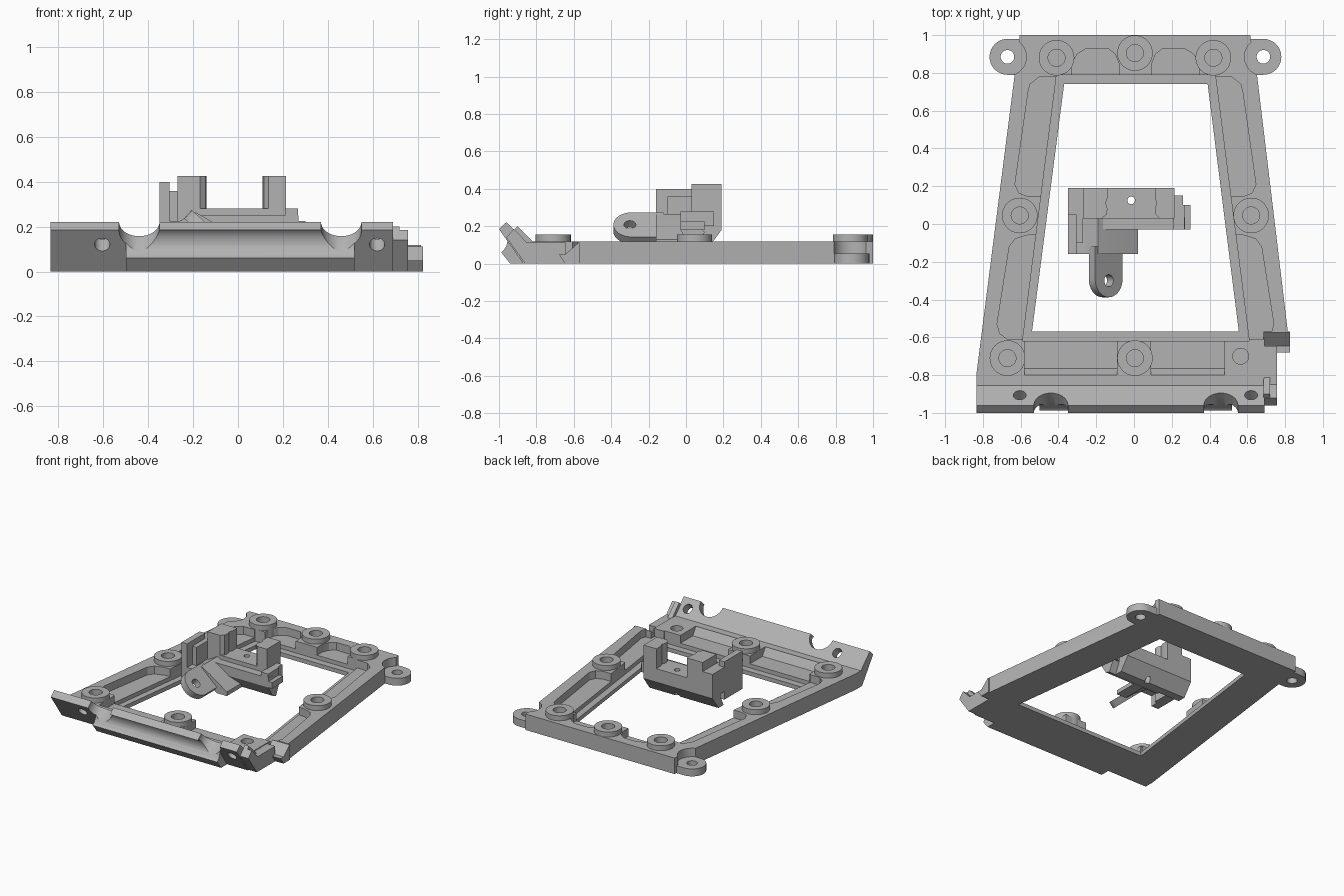
import bpy, bmesh, math
from mathutils import Vector, Matrix

if "Cube" in bpy.data.objects:
    bpy.data.objects.remove(bpy.data.objects["Cube"])

grey = bpy.data.materials.new("plain grey")
grey.diffuse_color = (0.45, 0.45, 0.45, 1)
grey.use_nodes = True
grey.node_tree.nodes["Principled BSDF"].inputs["Base Color"].default_value = grey.diffuse_color
CX = 0.015                      # mirror: x -> CX - x
FLIP = lambda p: [(CX - x, y) for x, y in p]


def prism(name, pts, a, b, axis='z'):
    """Extrude a 2D outline: (x,y) along z, (y,z) along x, or (x,z) along y."""
    put = {'z': lambda p, h: (p[0], p[1], h), 'x': lambda p, h: (h, p[0], p[1]),
           'y': lambda p, h: (p[0], h, p[1])}[axis]
    bm = bmesh.new()
    lo = [bm.verts.new(put(p, a)) for p in pts]
    hi = [bm.verts.new(put(p, b)) for p in pts]
    bm.faces.new(lo)
    bm.faces.new(hi)
    for i in range(len(pts)):
        j = (i + 1) % len(pts)
        bm.faces.new((lo[i], lo[j], hi[j], hi[i]))
    bmesh.ops.recalc_face_normals(bm, faces=bm.faces)
    return finish(name, bm)


def finish(name, bm):
    me = bpy.data.meshes.new(name)
    bm.to_mesh(me)
    bm.free()
    me.materials.append(grey)
    ob = bpy.data.objects.new(name, me)
    bpy.context.collection.objects.link(ob)
    return ob


def box(name, x0, x1, y0, y1, z0, z1):
    return prism(name, [(x0, y0), (x1, y0), (x1, y1), (x0, y1)], z0, z1)


def rod(name, c, r, length, direction=(0, 0, 1), n=40):
    bm = bmesh.new()
    q = Vector(direction).to_track_quat('Z', 'Y').to_matrix().to_4x4()
    bmesh.ops.create_cone(bm, cap_ends=True, segments=n, radius1=r, radius2=r,
                          depth=length, matrix=Matrix.Translation(c) @ q)
    return finish(name, bm)


def cut(ob, *cutters):
    bpy.context.view_layer.objects.active = ob
    for c in cutters:
        m = ob.modifiers.new("cut", 'BOOLEAN')
        m.operation, m.object, m.solver = 'DIFFERENCE', c, 'EXACT'
        bpy.ops.object.modifier_apply(modifier=m.name)
        bpy.data.objects.remove(c)
    return ob


def arc(cx, cy, r, a0, a1, n):
    return [(cx + r * math.cos(math.radians(a0 + (a1 - a0) * i / n)),
             cy + r * math.sin(math.radians(a0 + (a1 - a0) * i / n))) for i in range(n + 1)]


# --- tapered frame with stepped inner ledge and pockets ---
TOP = 0.118
frame = prism("frame", [(-.605, 1), (.615, 1), (.65, .8), (.815, -.575), (.69, -.575),
                        (.69, -.8), (-.835, -.8)], 0, TOP)
cut(frame,
    prism("opening", [(-.37, .74), (.39, .74), (.555, -.57), (-.54, -.57)], -.1, .3),
    prism("ledge", [(-.41, .79), (.43, .79), (.61, -.62), (-.59, -.62)], .03, .3))
upper = [(-.405, .78), (-.50, .78), (-.55, .74), (-.56, .70), (-.63, .21), (-.61, .165),
         (-.56, .145), (-.48, .145)]
lower = [(-.51, -.055), (-.57, -.06), (-.63, -.08), (-.66, -.12), (-.725, -.53),
         (-.71, -.58), (-.67, -.61), (-.57, -.61)]
back = [(-.33, .78), (-.33, .85), (-.30, .90), (-.25, .93), (-.14, .93), (-.10, .90),
        (-.08, .85), (-.08, .78)]
for shape in (upper, lower, back):
    for pts in (shape, FLIP(shape)):
        cut(frame, prism("pocket", pts, .06, .3))
# front pockets with a sloping outer wall
front = [(-.61, .06), (-.765, .06), (-.81, .13), (-.61, .13)]
for x0, x1 in ((-.58, -.09), (.09, .48)):
    cut(frame, prism("front_pocket", front, x0, x1, 'x'))

# --- screw bosses with blind holes ---
bosses = [(-.41, .88), (.005, .905), (.42, .88), (-.605, .045), (.62, .045),
          (-.67, -.71), (.005, -.71)]
for x, y in bosses:
    cut(frame, rod("hole", (x, y, .16), .045, .2))
    cut(rod("screw_boss", (x, y, .0925), .094, .125), rod("hole", (x, y, .16), .045, .2))
cut(frame, rod("hole", (.565, -.70, .16), .042, .2))

# --- rear mounting ears ---
for x, s in ((-.67, 1), (.685, -1)):
    cut(frame, rod("ear_clearance", (x, .885, .155), .1, .2))
    ends = arc(0, .885, .095, 90, 270, 16)
    pts = [(x + s * px, py) for px, py in ends] + [(x + s * .09, .79), (x + s * .09, .98)]
    cut(prism("mounting_ear", pts, 0, .055), rod("hole", (x, .885, 0), .036, .4))

# --- raised front lip: slanted ends and grooved middle ---
crest = [(-1, .185), (-.96, .222), (-.855, TOP), (-.8, TOP), (-.8, 0)]
lips = [prism("lip_end", crest + [(-.87, 0)], a, b, 'x') for a, b in ((-.835, -.5), (.52, .69))]
groove = arc(-1.035, .125, .08, -54, 48, 14)
lips.append(prism("lip_middle", crest + [(-.94, 0)] + groove, -.5, .52, 'x'))
AX = (0, 1, 1)
for i, ob in enumerate(lips):
    for x in (-.44, .46):
        cut(ob, rod("scallop", (x, -.98, .2), .09, .5, AX))
    if i < 2:
        cut(ob, rod("hole", ((-.605, .62)[i], -.905, .17), .034, .5, AX))

# --- front right corner steps ---
prism("corner_plate", [(-.96, .14), (-.92, .185), (-.85, .112), (-.645, .112),
                       (-.645, 0), (-.86, 0)], .685, .757, 'x')
prism("corner_rib", [(-.94, .16), (-.9, .2), (-.80, .1), (-.84, .06)], .685, .72, 'x')
prism("corner_ramp", [(-.57, .112), (-.575, .112), (-.645, .05), (-.68, .05), (-.645, 0),
                      (-.57, 0)], .685, .825, 'x')

# --- central bracket: crossbar with chamfered shell below ---
shell = [(.19, .28), (.19, .18), (.12, .085), (.06, .085), (.10, .17), (.03, .22), (.03, .28)]
cut(prism("crossbar", shell, -.35, .215, 'x'), rod("hole", (-.015, .125, .25), .02, .5))
prism("bracket_skirt", [(.03, .22), (.1, .17), (.06, .085), (.02, .10), (-.03, .18),
                        (-.03, .22)], -.18, .27, 'x')
box("front_rail", -.18, .27, -.03, .035, .22, .25)

# --- posts and side walls ---
rounded = [(-.27, .03), (-.17, .03), (-.145, .05), (-.14, .08), (-.15, .11), (-.14, .14),
           (-.14, .19), (-.27, .19)]
prism("left_post", rounded, .27, .427)
right = [(.215, .03), (.135, .03), (.115, .05), (.11, .08), (.12, .11), (.11, .14),
         (.11, .19), (.215, .19)]
prism("right_post", right, .2, .427)
box("right_post_key", .21, .26, 0, .15, .2, .28)
box("right_step", .21, .30, -.03, .1, .18, .225)
box("right_step_upper", .21, .268, -.03, .1, .22, .28)
box("side_wall", -.35, -.305, -.16, .05, .12, .40)
box("side_wall_back", -.35, -.27, .03, .19, .18, .36)
box("side_wall_step", -.31, -.27, -.1, .05, .12, .36)
prism("bracket_arm", [(-.35, .12), (-.35, .225), (-.26, .225), (-.19, .265), (-.12, .225),
                      (.02, .13), (.02, .10), (-.06, .10), (-.2, .2), (-.29, .2),
                      (-.29, .12)], -.16, .04, 'y')

# --- tilted pivot lug ---
outline = arc(0, -.29, .098, 180, 360, 20) + [(.098, -.12), (-.098, -.12)]
lug = cut(prism("pivot_lug", outline, -.025, .025), rod("hole", (0, -.30, 0), .032, .3))
tilt = Matrix.Translation((-.15, 0, .19)) @ Matrix.Rotation(math.radians(42), 4, 'Y')
lug.data.transform(tilt)

# smooth round walls, keep crisp edges
bpy.ops.object.select_all(action='SELECT')
bpy.ops.object.shade_smooth_by_angle(angle=math.radians(25))
